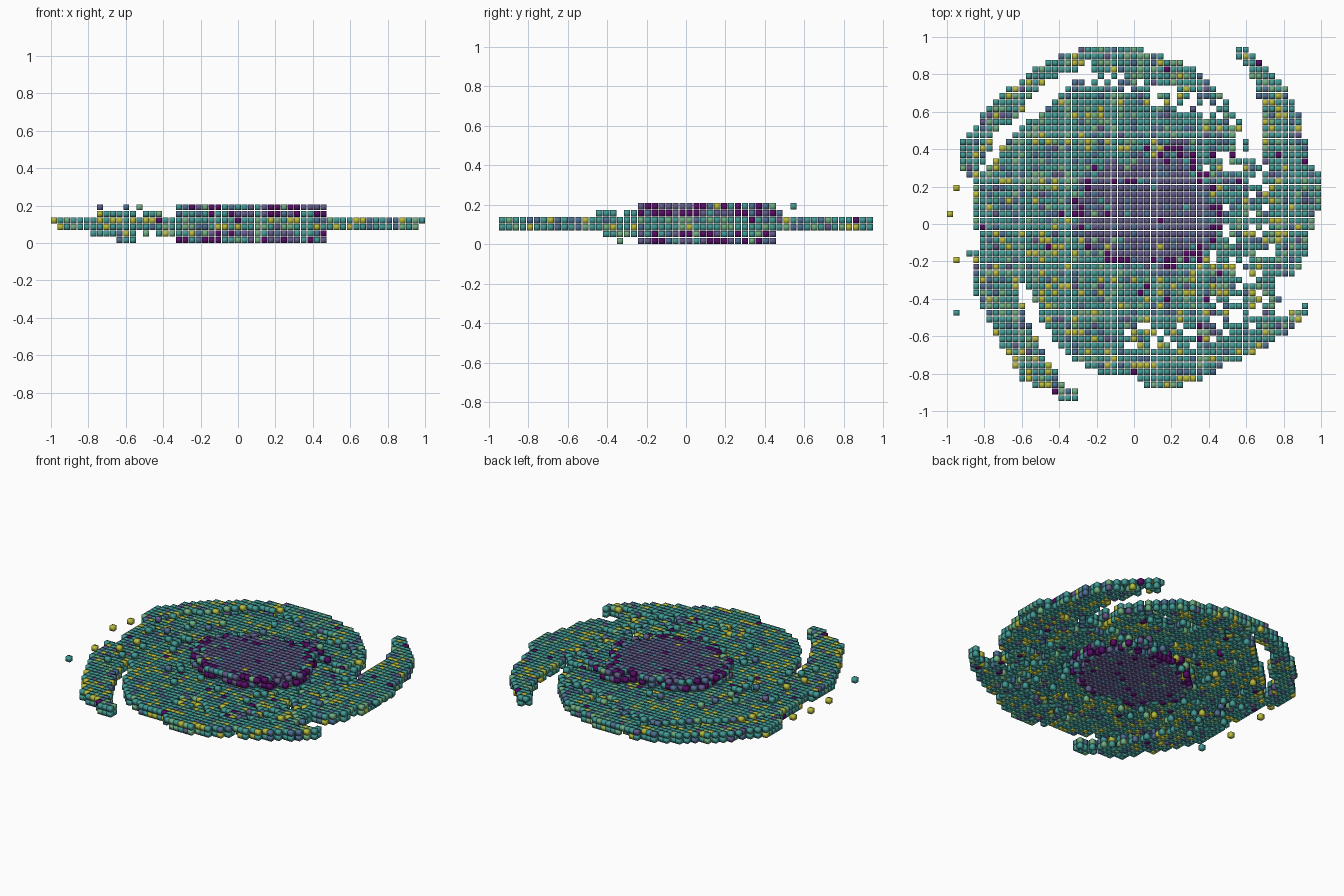
import bpy
import random
from math import hypot
from mathutils import Vector
from mathutils.geometry import intersect_point_line

if "Cube" in bpy.data.objects:
    bpy.data.objects.remove(bpy.data.objects["Cube"])

random.seed(7)
P = 0.03515            # block pitch
S = 2 - 56 * P         # block size

# Outer plan outline: four arms wrapping the disc
OUTLINE = [
    (.55, .96), (.61, .96), (.68, .87), (.76, .8), (.84, .68), (.91, .5), (.93, .35), (1.01, .27),
    (1.01, .12), (.95, -.02), (.91, -.2), (.86, -.28), (.79, -.3), (.8, -.4), (.72, -.5), (.8, -.48),
    (.93, -.43), (.92, -.47), (.83, -.57), (.68, -.68), (.48, -.76), (.33, -.84), (.2, -.88),
    (.1, -.88), (0, -.82), (-.2, -.79), (-.36, -.71), (-.48, -.54), (-.53, -.42), (-.6, -.3),
    (-.6, -.42), (-.55, -.55), (-.47, -.7), (-.4, -.82), (-.31, -.9), (-.31, -.95), (-.38, -.95),
    (-.43, -.89), (-.6, -.85), (-.67, -.7), (-.77, -.55), (-.86, -.33), (-.84, -.1), (-.85, .1),
    (-.87, .25), (-.94, .28), (-.93, .43), (-.83, .56), (-.74, .65), (-.66, .73), (-.55, .82),
    (-.42, .89), (-.25, .95), (0, .95), (.14, .91), (.26, .86), (.4, .78), (.5, .65), (.6, .5),
    (.65, .25), (.69, .38), (.7, .55), (.65, .72), (.6, .85), (.55, .9)]
# Dark lane between the upper left arm and the disc
LANE = [(-.83, .27), (-.74, .48), (-.6, .6), (-.53, .7), (-.4, .8), (-.22, .84), (-.2, .78),
        (-.32, .76), (-.42, .68), (-.52, .58), (-.66, .47), (-.76, .33)]
# Ragged zones: path, radius, chance of a missing block
RAGGED = [([(-.25, .81), (.45, .6)], .06, .3),
          ([(.5, .45), (.48, .3), (.5, -.1), (.5, -.4)], .1, .22),
          ([(.62, -.25), (.6, -.5), (.35, -.6), (0, -.6)], .07, .38),
          ([(.62, .42), (.68, .1), (.75, -.38)], .07, .22)]

PALETTE = {"teal": (66, 155, 150), "green": (112, 175, 130), "yellow": (185, 188, 62),
           "blue": (78, 112, 148), "slate": (98, 92, 140), "purple": (88, 12, 105)}
NAMES = list(PALETTE)


def linear(c):
    c /= 255
    return c / 12.92 if c < .04 else ((c + .055) / 1.055) ** 2.4


MATS = []
for name, rgb in PALETTE.items():
    m = bpy.data.materials.new(name)
    m.diffuse_color = (*[linear(c) for c in rgb], 1)
    m.use_nodes = True
    m.node_tree.nodes["Principled BSDF"].inputs["Base Color"].default_value = m.diffuse_color
    MATS.append(m)


def inside(x, y, poly):
    hit = False
    for (x1, y1), (x2, y2) in zip(poly, poly[1:] + poly[:1]):
        if (y1 > y) != (y2 > y) and x < x1 + (y - y1) * (x2 - x1) / (y2 - y1):
            hit = not hit
    return hit


def near(x, y, path, r):
    p = Vector((x, y, 0))
    for a, b in zip(path, path[1:]):
        a, b = Vector((*a, 0)), Vector((*b, 0))
        t = min(1, max(0, intersect_point_line(p, a, b)[1]))
        if (a.lerp(b, t) - p).length < r:
            return True
    return False


def pick(weights):
    return random.choices(range(6), weights)[0]


DISC_W = (60, 14, 12, 11, 3, 1)
CORE_W = (5, 1, 1, 14, 75, 4)
RIM_W = (18, 3, 4, 13, 22, 40)
cells = {"disc_and_arms": {}, "central_bulge": {}, "stray_blocks": {}}

for i in range(57):
    for j in range(54):
        x, y = (i - 28) * P, (j - 26.5) * P
        # Thin two-layer disc with arms
        full = inside(x, y, OUTLINE) and not inside(x, y, LANE)
        if full and not any(near(x, y, path, r) and random.random() < q for path, r, q in RAGGED):
            for k in (2, 3):
                if k == 3 or x < .95 and random.random() < .93:
                    cells["disc_and_arms"][i, j, k] = pick(DISC_W)
        # Bulge layers above and below the disc
        d = hypot((x - .07) / .395, (y - .065) / .315)
        lump = hypot(x - .27, y - .36) < .11
        for k in (0, 1, 4, 5):
            grow = .03 if k in (1, 4) else 0
            if d < .86 + grow:
                cells["central_bulge"][i, j, k] = pick(CORE_W)
            elif d < 1 + grow and random.random() < .75 or lump and random.random() < .5:
                cells["central_bulge"][i, j, k] = pick(RIM_W)
        # Loose blocks resting on both faces of the disc
        if full and d > 1.05 and -.8 < x < .46 and -.44 < y < .5:
            for k, q in ((1, .05), (4, .04)):
                if random.random() < q:
                    cells["stray_blocks"][i, j, k] = pick(DISC_W)

# Strays off the rim and the few highest and lowest blocks
for x, y, k in [(-.98, .04, 3), (-.95, .21, 3), (-.95, -.2, 2), (-.95, -.48, 3), (-.88, -.17, 3),
                (-.73, .2, 5), (-.61, .1, 5), (-.54, .25, 5), (-.1, .55, 5),
                (-.63, .05, 0), (-.6, -.1, 0), (-.56, .2, 0), (.1, -.35, 0)]:
    cells["stray_blocks"][round(x / P + 28), round(y / P + 26.5), k] = pick(DISC_W)

CORNERS = [(a, b, c) for a in (-1, 1) for b in (-1, 1) for c in (-1, 1)]
FACES = [(0, 1, 3, 2), (4, 6, 7, 5), (0, 4, 5, 1), (2, 3, 7, 6), (0, 2, 6, 4), (1, 5, 7, 3)]

for name, blocks in cells.items():
    verts, faces, mats = [], [], []
    for (i, j, k), m in blocks.items():
        n, h = len(verts), S / 2
        cx, cy, cz = (i - 28) * P, (j - 26.5) * P, h + k * P
        verts += [(cx + a * h, cy + b * h, cz + c * h) for a, b, c in CORNERS]
        faces += [tuple(n + v for v in f) for f in FACES]
        mats += [m] * 6
    me = bpy.data.meshes.new(name)
    me.from_pydata(verts, [], faces)
    for m in MATS:
        me.materials.append(m)
    me.polygons.foreach_set("material_index", mats)
    me.polygons.foreach_set("use_smooth", [True] * len(faces))
    me.update()
    bpy.context.collection.objects.link(bpy.data.objects.new(name, me))
